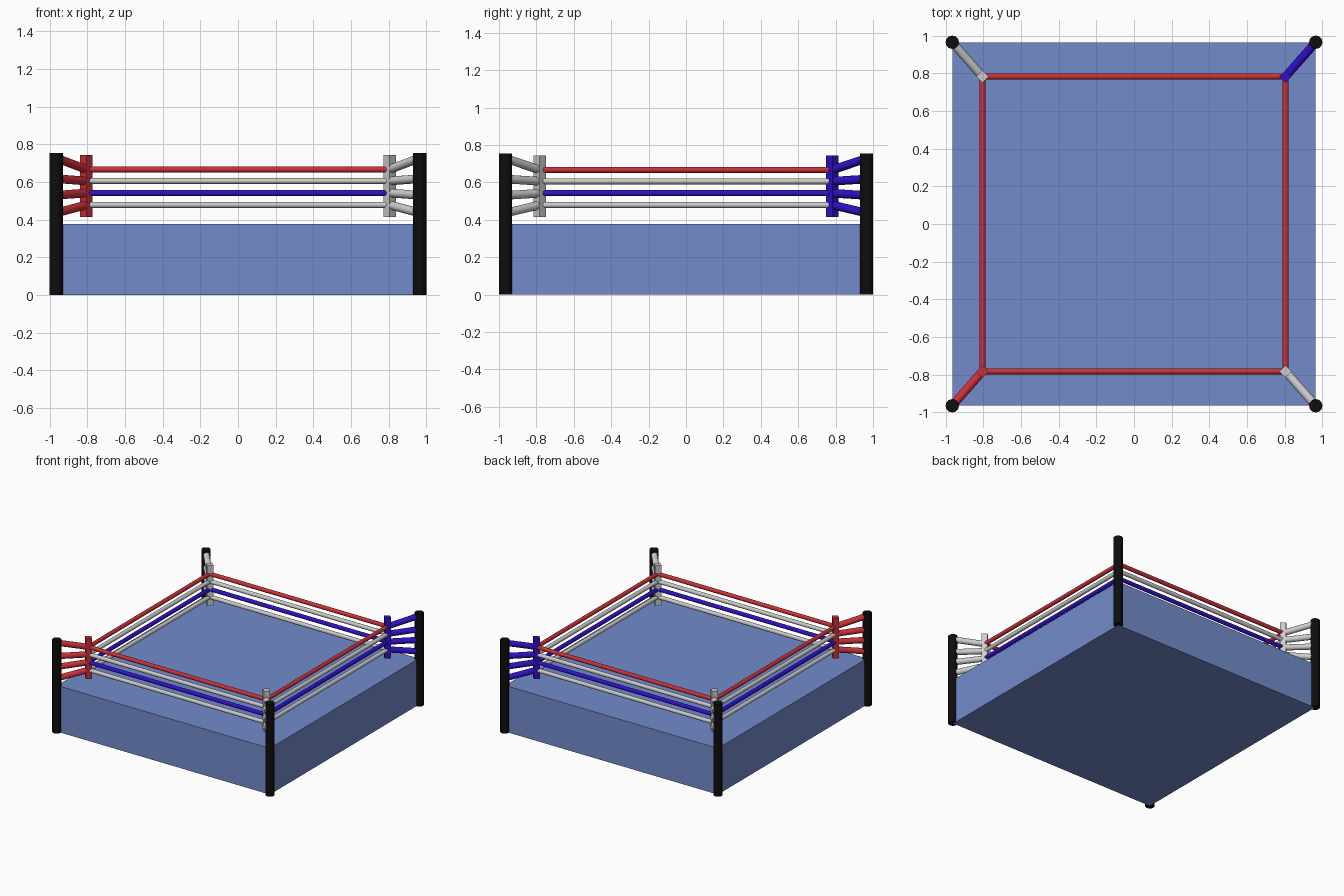
import bpy
from math import radians
from mathutils import Vector

if "Cube" in bpy.data.objects:
    bpy.data.objects.remove(bpy.data.objects["Cube"])


def material(name, rgb):
    m = bpy.data.materials.new(name)
    m.diffuse_color = (*rgb, 1)
    m.use_nodes = True
    m.node_tree.nodes["Principled BSDF"].inputs["Base Color"].default_value = m.diffuse_color
    return m


RED = material("red", (0.6, 0.03, 0.04))
BLUE = material("blue", (0.03, 0.005, 0.58))
BLACK = material("black", (0.004, 0.004, 0.004))
CANVAS = material("canvas_blue", (0.17, 0.26, 0.6))


def finish(name, mat):
    ob = bpy.context.object
    ob.name = name
    if mat:
        ob.data.materials.append(mat)
    return ob


def box(name, loc, size, mat=None, turn=0):
    bpy.ops.mesh.primitive_cube_add(size=1, location=loc, rotation=(0, 0, turn))
    ob = finish(name, mat)
    ob.scale = size
    return ob


def rod(name, a, b, r, mat=None):
    a, b = Vector(a), Vector(b)
    d = b - a
    bpy.ops.mesh.primitive_cylinder_add(
        vertices=24, radius=r, depth=d.length, location=(a + b) / 2,
        rotation=d.to_track_quat('Z', 'Y').to_euler())
    bpy.ops.object.shade_smooth_by_angle(angle=radians(40))
    return finish(name, mat)


POST = 0.965           # post offset in x and y
PX, PY = 0.805, 0.783  # corner pad offset
ROPES = [(0.667, RED), (0.606, None), (0.542, BLUE), (0.479, None)]
STRAP_Z = [0.728, 0.618, 0.53, 0.436]   # strap heights at the post

# Platform
box("platform", (0, 0, 0.189), (1.926, 1.926, 0.378), CANVAS)

# Corners: post, upright pad and four fanned straps
corners = {"front_left": (-1, -1, RED), "front_right": (1, -1, None),
           "back_right": (1, 1, BLUE), "back_left": (-1, 1, None)}
for name, (sx, sy, mat) in corners.items():
    post = (sx * POST, sy * POST)
    pad = (sx * PX, sy * PY)
    rod(name + "_post", (*post, 0), (*post, 0.755), 0.035, BLACK)
    box(name + "_pad", (*pad, 0.58), (0.047, 0.047, 0.33), mat, radians(45))
    for i, (z, _) in enumerate(ROPES):
        rod(f"{name}_strap_{i + 1}", (*post, STRAP_Z[i]), (*pad, z), 0.023, mat)

# Ropes on all four sides
for i, (z, mat) in enumerate(ROPES):
    for s, side in ((-1, "front"), (1, "back")):
        rod(f"{side}_rope_{i + 1}", (-PX, s * PY, z), (PX, s * PY, z), 0.016, mat)
    for s, side in ((-1, "left"), (1, "right")):
        rod(f"{side}_rope_{i + 1}", (s * PX, -PY, z), (s * PX, PY, z), 0.016, mat)
